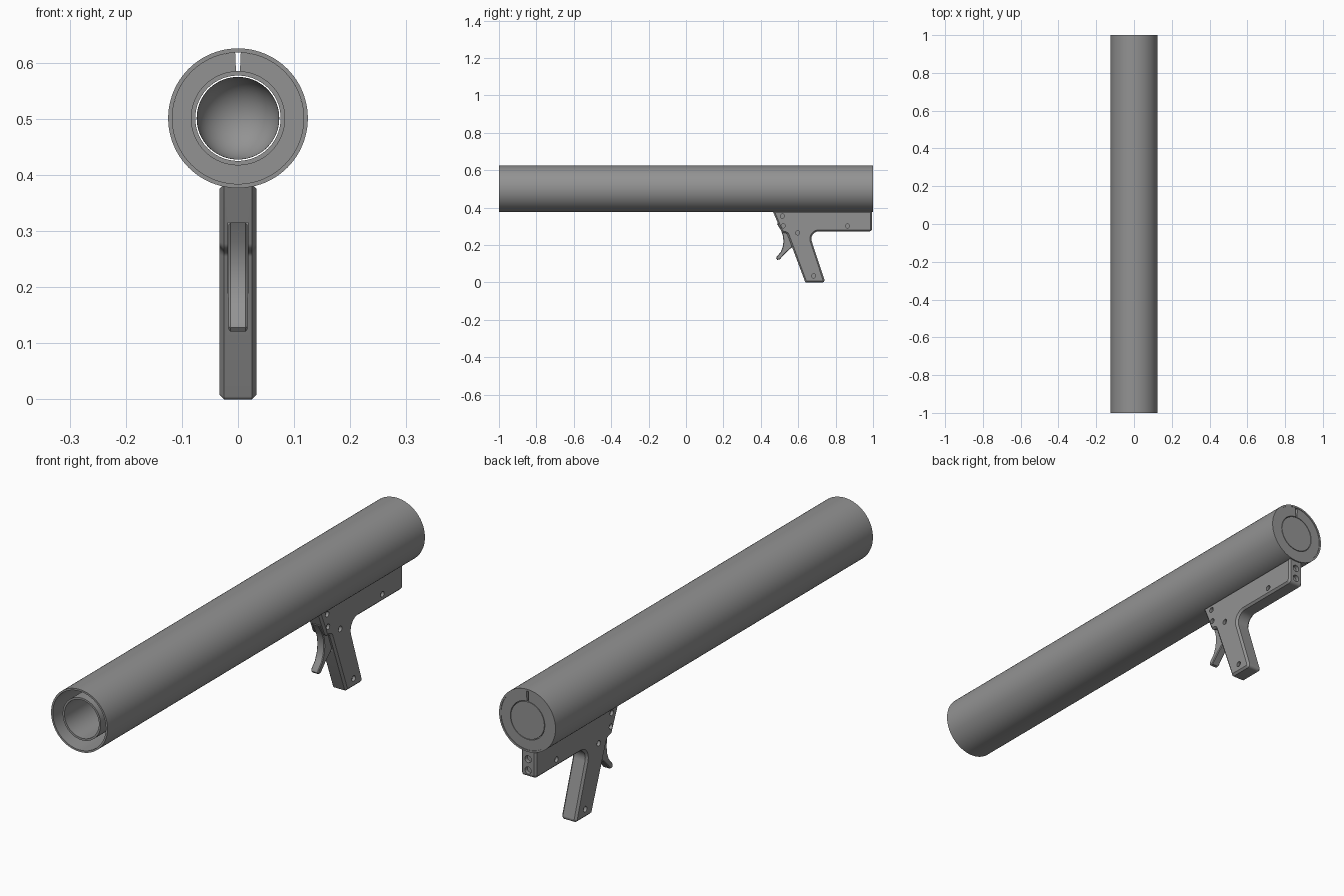
import bpy, bmesh, math
from mathutils import Vector

if "Cube" in bpy.data.objects:
    bpy.data.objects.remove(bpy.data.objects["Cube"])

AXIS_Z = 0.501
metal = bpy.data.materials.new("gunmetal grey")
metal.diffuse_color = (0.29, 0.29, 0.29, 1)
metal.use_nodes = True
metal.node_tree.nodes["Principled BSDF"].inputs["Base Color"].default_value = metal.diffuse_color


def finish(name, bm, smooth=True):
    bmesh.ops.recalc_face_normals(bm, faces=bm.faces)
    me = bpy.data.meshes.new(name)
    bm.to_mesh(me)
    bm.free()
    me.materials.append(metal)
    ob = bpy.data.objects.new(name, me)
    bpy.context.collection.objects.link(ob)
    if smooth:
        bpy.ops.object.select_all(action='DESELECT')
        ob.select_set(True)
        bpy.context.view_layer.objects.active = ob
        bpy.ops.object.shade_smooth_by_angle(angle=math.radians(30))
    return ob


def lathe(name, profile, gap=0.0, seg=96):
    """Revolve a closed (radius, y) loop about the tube axis, leaving a gap angle at the top."""
    bm = bmesh.new()
    n = seg + 1 if gap else seg
    rows = []
    for i in range(n):
        a = math.pi / 2 + gap / 2 + (2 * math.pi - gap) * i / seg
        rows.append([bm.verts.new((r * math.cos(a), y, AXIS_Z + r * math.sin(a))) for r, y in profile])
    m = len(profile)
    for i in range(seg):
        a, b = rows[i], rows[(i + 1) % n]
        for j in range(m):
            k = (j + 1) % m
            bm.faces.new((a[j], a[k], b[k], b[j]))
    if gap:
        bm.faces.new(rows[0])
        bm.faces.new(rows[-1])
    bmesh.ops.remove_doubles(bm, verts=bm.verts, dist=1e-5)
    return finish(name, bm)


def ring(name, r0, r1, y0, y1, gap=0.0):
    return lathe(name, [(r0, y0), (r1, y0), (r1, y1), (r0, y1)], gap)


def rounded(corners, steps=6):
    """Turn (y, z, radius) corners into a filleted outline."""
    out = []
    for i, (y, z, r) in enumerate(corners):
        p = Vector((y, z))
        if not r:
            out.append(p)
            continue
        u = (Vector(corners[i - 1][:2]) - p).normalized()
        v = (Vector(corners[(i + 1) % len(corners)][:2]) - p).normalized()
        half = u.angle(v) / 2
        c = p + (u + v).normalized() * r / math.sin(half)
        d0 = p + u * r / math.tan(half) - c
        d1 = p + v * r / math.tan(half) - c
        total = d0.angle(d1)
        for s in range(steps + 1):
            t = s / steps
            w = (d0 * math.sin((1 - t) * total) + d1 * math.sin(t * total)) / math.sin(total)
            out.append(c + w)
    return out


def plate(name, outline, half, chamfer):
    """Extrude a (y, z) outline across x and chamfer its side edges."""
    bm = bmesh.new()
    face = bm.faces.new([bm.verts.new((-half, p[0], p[1])) for p in outline])
    new = bmesh.ops.extrude_face_region(bm, geom=[face])["geom"]
    bmesh.ops.translate(bm, vec=(2 * half, 0, 0), verts=[g for g in new if isinstance(g, bmesh.types.BMVert)])
    rim = [e for e in bm.edges if abs(e.verts[0].co.x - e.verts[1].co.x) < 1e-6]
    bmesh.ops.bevel(bm, geom=rim, offset=chamfer, segments=1, affect='EDGES', profile=0.5)
    return finish(name, bm)


def cut(target, bm):
    """Subtract a hidden cutter."""
    cutter = finish(target.name + "_cutter", bm, False)
    cutter.hide_render = True
    cutter.hide_viewport = True
    mod = target.modifiers.new("cut", 'BOOLEAN')
    mod.operation, mod.solver, mod.object = 'DIFFERENCE', 'EXACT', cutter


def add_box(bm, centre, size):
    vs = bmesh.ops.create_cube(bm, size=1)["verts"]
    bmesh.ops.scale(bm, vec=size, verts=vs)
    bmesh.ops.translate(bm, vec=centre, verts=vs)


def add_cylinder(bm, centre, radius, depth, axis):
    rot = Vector((0, 0, 1)).rotation_difference(Vector(axis)).to_matrix().to_4x4()
    rot.translation = Vector(centre)
    bmesh.ops.create_cone(bm, cap_ends=True, segments=20, radius1=radius, radius2=radius,
                          depth=depth, matrix=rot)


# Outer tube and the bore liner inside it
ring("outer_tube", 0.117, 0.1245, -1, 1)
ring("bore_liner", 0.076, 0.084, -0.985, 0.97)

# Slotted end rings between the tube and the liner
front_ring = ring("front_ring", 0.084, 0.117, -0.965, -0.88, gap=0.085)
ring("rear_ring", 0.076, 0.117, 0.97, 0.998, gap=0.085)

# Locking notches on both sides of the front ring
bm = bmesh.new()
for s in (-1, 1):
    add_box(bm, (s * 0.1, -0.965, AXIS_Z + 0.0005), (0.028, 0.016, 0.086))
    add_cylinder(bm, (s * 0.104, -0.95, AXIS_Z), 0.024, 0.05, (1, 0, 0))
cut(front_ring, bm)

# Breech plug with a hollow dome facing the muzzle
dome = [(0.0735 * math.cos(math.pi / 2 * i / 12), 0.915 + 0.07 * math.sin(math.pi / 2 * i / 12)) for i in range(12)]
lathe("breech_plug", dome + [(0, 0.985), (0, 0.998), (0.0736, 0.998)])

# Grip frame: receiver block and slanted handle
grip = plate("grip_frame", rounded([
    (0.463, 0.383, 0), (0.512, 0.268, 0.02), (0.54, 0.262, 0.015), (0.638, 0.0, 0.008),
    (0.745, 0.0, 0.012), (0.655, 0.273, 0.04), (0.995, 0.273, 0.015), (0.995, 0.383, 0)]),
    0.033, 0.008)

# Screw holes on both sides, two rear holes, and the trigger slot
bm = bmesh.new()
for y, z in ((0.515, 0.355), (0.52, 0.303), (0.597, 0.265), (0.863, 0.302), (0.682, 0.035)):
    for s in (-1, 1):
        add_cylinder(bm, (s * 0.033, y, z), 0.011, 0.024, (1, 0, 0))
for z in (0.345, 0.3):
    add_cylinder(bm, (0, 0.995, z), 0.014, 0.03, (0, 1, 0))
add_box(bm, (0, 0.5, 0.24), (0.036, 0.14, 0.15))
cut(grip, bm)

# Curved trigger
trigger = [(0.485, 0.315), (0.507, 0.28), (0.518, 0.25), (0.521, 0.22), (0.517, 0.19), (0.506, 0.162),
           (0.484, 0.137), (0.482, 0.128), (0.488, 0.121), (0.5, 0.122), (0.53, 0.155),
           (0.568, 0.19), (0.568, 0.315)]
plate("trigger", trigger, 0.0165, 0.003)
